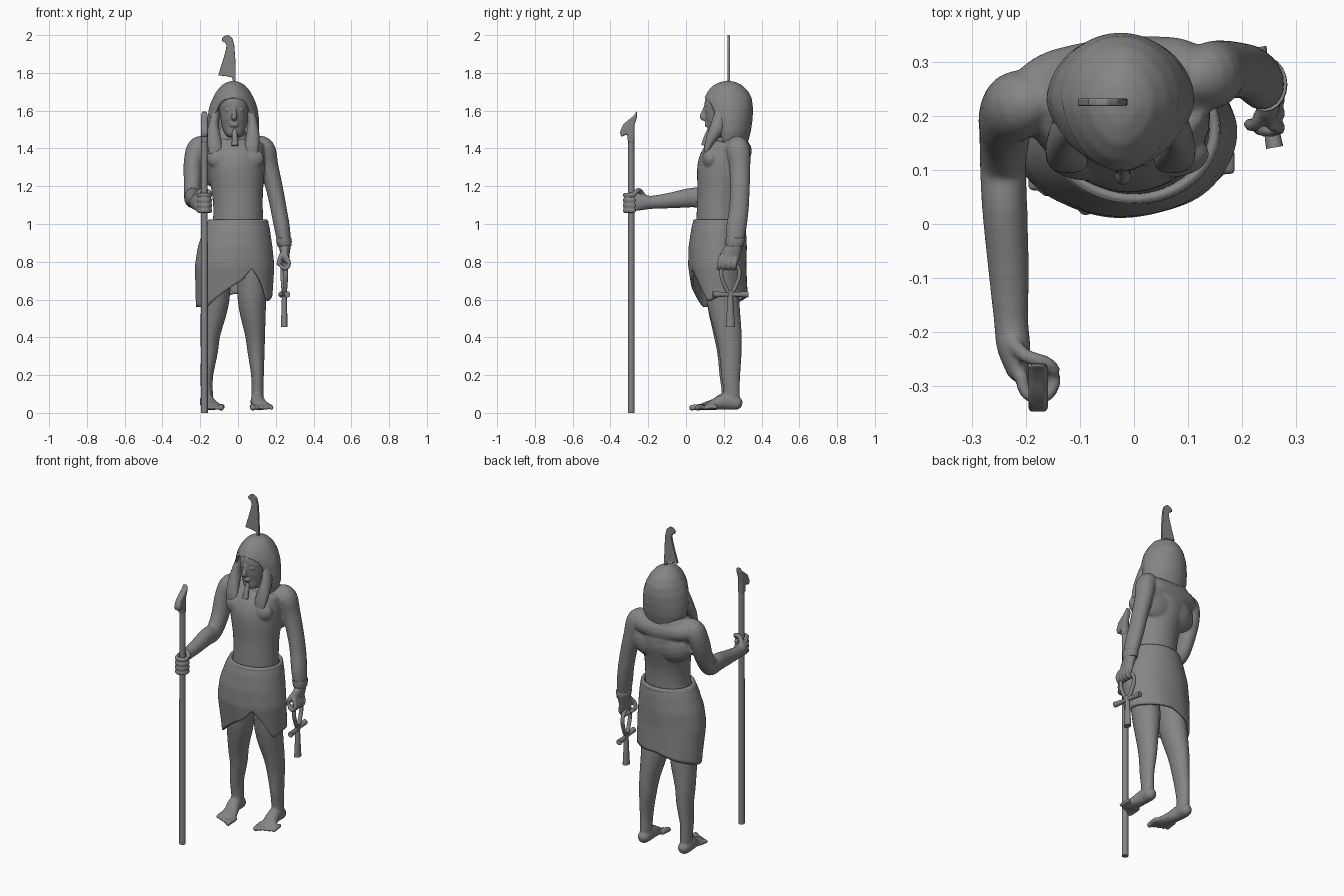
import bpy, bmesh, math
from mathutils import Vector, Matrix

X, Z = Vector((1, 0, 0)), Vector((0, 0, 1))
grey = bpy.data.materials.new("dark_grey")
grey.diffuse_color = (.235, .235, .235, 1)

def spline(pts, n=5, closed=False):
    # Catmull-Rom through points of any dimension
    P = [Vector(p) for p in pts]
    m, out = len(P), []
    get = (lambda i: P[i % m]) if closed else (lambda i: P[max(0, min(m - 1, i))])
    for i in range(m if closed else m - 1):
        a, b, c, d = (get(i + k) for k in (-1, 0, 1, 2))
        for j in range(n):
            t = j / n
            out.append(0.5 * (2 * b + (c - a) * t + (2 * a - 5 * b + 4 * c - d) * t * t
                              + (3 * b - a - 3 * c + d) * t ** 3))
    return out if closed else out + [P[-1]]

def tube(bm, pts, ref=X, sides=20, closed=False, n=5):
    # points are (x, y, z, radius along ref, other radius)
    S = spline(pts, n, closed)
    m, rings = len(S), []
    for i, s in enumerate(S):
        p, q = (S[(i - 1) % m], S[(i + 1) % m]) if closed else (S[max(i - 1, 0)], S[min(i + 1, m - 1)])
        t = (Vector(q[:3]) - Vector(p[:3])).normalized()
        u = (ref - t * ref.dot(t)).normalized()
        w = t.cross(u)
        rings.append([bm.verts.new(Vector(s[:3]) + u * s[3] * math.cos(a) + w * s[4] * math.sin(a))
                      for a in (2 * math.pi * k / sides for k in range(sides))])
    for i in range(m if closed else m - 1):
        A, B = rings[i], rings[(i + 1) % m]
        for k in range(sides):
            bm.faces.new((A[k], A[(k + 1) % sides], B[(k + 1) % sides], B[k]))
    if not closed:
        bm.faces.new(rings[0][::-1])
        bm.faces.new(rings[-1])

def loft(bm, rows):  # rows (z, cx, cy, rx, ry)
    tube(bm, [(cx, cy, z, rx, ry) for z, cx, cy, rx, ry in rows], sides=32)

def ball(bm, c, r):
    bmesh.ops.create_uvsphere(bm, u_segments=20, v_segments=12, radius=1,
                              matrix=Matrix.Translation(c) @ Matrix.Diagonal((*r, 1)))

def rod(bm, pts, r, ref=X, sides=12):  # constant radius with rounded tips
    tube(bm, [(*p, r, r) for p in pts], ref, sides)
    for p in (pts[0], pts[-1]):
        ball(bm, p, (r, r, r))

def finish(name, bm, voxel=0, thick=0, bevel=0, angle=50):
    bmesh.ops.remove_doubles(bm, verts=bm.verts, dist=1e-5)
    bmesh.ops.recalc_face_normals(bm, faces=bm.faces)
    me = bpy.data.meshes.new(name)
    bm.to_mesh(me)
    bm.free()
    me.materials.append(grey)
    ob = bpy.data.objects.new(name, me)
    bpy.context.collection.objects.link(ob)
    if thick:
        s = ob.modifiers.new("thickness", 'SOLIDIFY')
        s.thickness, s.offset = thick, 0
    if bevel:
        b = ob.modifiers.new("rounding", 'BEVEL')
        b.width, b.segments = bevel, 3
    if voxel:
        r = ob.modifiers.new("merge", 'REMESH')
        r.mode, r.voxel_size, r.use_smooth_shade = 'VOXEL', voxel, True
        s = ob.modifiers.new("smooth", 'SMOOTH')
        s.factor, s.iterations = 0.5, 5
    bpy.ops.object.select_all(action='DESELECT')
    bpy.context.view_layer.objects.active = ob
    ob.select_set(True)
    bpy.ops.object.shade_smooth_by_angle(angle=math.radians(angle))

def interp(tab, x):
    tab = sorted(tab)
    for a, b in zip(tab, tab[1:]):
        if x <= b[0]:
            t = max(0, (x - a[0]) / (b[0] - a[0]))
            return [p + (q - p) * t for p, q in zip(a[1:], b[1:])]
    return list(tab[-1][1:])

def sheet(bm, f, nu, nv):
    g = [[bm.verts.new(f(i / nu, j / nv)) for i in range(nu + 1)] for j in range(nv + 1)]
    for j in range(nv):
        for i in range(nu):
            bm.faces.new((g[j][i], g[j][i + 1], g[j + 1][i + 1], g[j + 1][i]))

def slab(bm, pts, axis, mid, half):  # 2D outline extruded along one axis
    put = (lambda a, z, h: (a, mid + h, z)) if axis == 'Y' else (lambda a, z, h: (mid + h, a, z))
    F, B = ([bm.verts.new(put(a, z, h)) for a, z in pts] for h in (-half, half))
    bm.faces.new(F)
    bm.faces.new(B[::-1])
    for i in range(len(pts)):
        j = (i + 1) % len(pts)
        bm.faces.new((F[i], B[i], B[j], F[j]))

# Body: torso, shoulder yoke, limbs and feet merged into one skin
bm = bmesh.new()
loft(bm, [(.72, -.015, .18, .12, .09), (.9, -.01, .175, .15, .12), (1.02, 0, .175, .133, .12),
          (1.15, -.002, .182, .134, .122), (1.3, -.012, .2, .155, .14), (1.38, -.032, .222, .175, .122),
          (1.43, -.035, .24, .16, .092), (1.47, -.03, .24, .09, .07), (1.52, -.02, .225, .055, .06),
          (1.58, -.02, .22, .05, .05)])
tube(bm, [(-.22, .22, 1.395, .05, .05), (-.15, .235, 1.39, .068, .085), (-.03, .253, 1.385, .085, .092),
          (.09, .265, 1.39, .066, .082), (.15, .277, 1.39, .05, .05)], Z)
tube(bm, [(-.18, .235, 1.33, .075, .05), (-.11, .25, 1.3, .11, .075), (-.02, .255, 1.3, .11, .078),
          (.07, .265, 1.3, .11, .07), (.13, .275, 1.33, .075, .05)], Z)
for x, y in ((-.085, .125), (.06, .13)):
    ball(bm, (x, y, 1.345), (.08, .045, .06))
# bent arm and hanging arm
tube(bm, [(-.15, .24, 1.42, .03, .04), (-.205, .225, 1.405, .06, .062), (-.235, .205, 1.33, .052, .064),
          (-.24, .165, 1.22, .047, .057), (-.243, .11, 1.145, .043, .055), (-.24, .03, 1.14, .042, .052),
          (-.233, -.08, 1.125, .038, .042), (-.228, -.18, 1.115, .032, .035), (-.223, -.23, 1.115, .031, .042),
          (-.213, -.285, 1.115, .018, .048)])
tube(bm, [(.09, .265, 1.43, .04, .04), (.14, .275, 1.4, .055, .062), (.165, .285, 1.3, .05, .056),
          (.195, .285, 1.18, .045, .052), (.215, .28, 1.08, .043, .052), (.235, .265, .97, .041, .053),
          (.247, .255, .88, .032, .042), (.25, .237, .84, .023, .052), (.252, .225, .79, .016, .05)])
# legs and feet
for sx, hip, knee, ank, dy, toe in ((-1, -.115, -.146, -.165, -.005, (-.135, .055)), (1, .08, .09, .103, .005, (.125, .085))):
    tube(bm, [(hip, .175, .82, .08, .09), (hip - .006, .195, .6, .076, .087), (knee, .22 + dy, .42, .054, .07),
              (knee - sx * -.006, .23 + dy, .32, .045, .06), (ank, .232 + dy, .2, .034, .05),
              (ank, .237 + dy, .11, .032, .043), (ank, .235 + dy, .04, .034, .045)])
    tx, ty = toe
    tube(bm, [(ank, .292 + dy, .045, .012, .015), (ank, .27 + dy, .05, .033, .034), (ank, .21 + dy, .06, .037, .044),
              ((ank + tx) / 2, .15, .045, .042, .03), (tx, ty + .035, .034, .052, .019), (tx, ty + .015, .03, .047, .012)])
    for k in range(5):
        o = k / 4 - .5
        x, y = tx + sx * o * .098, ty - .006 + k * .01
        r = .016 if k == 0 else .0115
        rod(bm, [(x, y + .04, .033), (x + .002 * sx, y, .03), (x + .003 * sx, y - .018, .027)], r)
# fingers gripping the staff, and thumb
for k in range(4):
    z = 1.07 + .028 * k
    rod(bm, [(-.178 + .03 * math.cos(a), -.29 + .033 * math.sin(a), z)
             for a in map(math.radians, (170, 215, 260, 305, 350, 385))], .0125, Z)
rod(bm, [(-.225, -.22, 1.145), (-.2, -.245, 1.175), (-.165, -.257, 1.175), (-.15, -.27, 1.165)], .0135, Z)
# fingers holding the loop, and thumb
for k in range(4):
    y = .183 + .027 * k
    rod(bm, [(.258, y, .825), (.27, y - .005, .79), (.255, y - .01, .765), (.232, y - .008, .772)], .012, Vector((0, 1, 0)))
rod(bm, [(.242, .21, .86), (.225, .185, .825), (.215, .185, .79)], .0125)
finish("body", bm, voxel=.006)

# Head with brow, nose and lips, and the chin beard
bm = bmesh.new()
loft(bm, [(1.46, -.02, .15, .025, .025), (1.475, -.02, .155, .045, .045), (1.52, -.02, .18, .064, .08),
          (1.58, -.02, .197, .076, .099), (1.65, -.02, .205, .08, .105), (1.7, -.02, .205, .055, .08)])
tube(bm, [(-.02, .108, 1.63, .008, .01), (-.02, .094, 1.59, .011, .014), (-.02, .088, 1.565, .016, .016),
          (-.02, .105, 1.552, .012, .008)], sides=12)
for s in (-1, 1):
    rod(bm, [(-.02 + s * .014, .107, 1.624), (-.02 + s * .035, .114, 1.628), (-.02 + s * .056, .134, 1.62)], .007, Z)
    ball(bm, (-.02 + s * .032, .115, 1.603), (.018, .01, .008))
for z in (1.533, 1.521):
    ball(bm, (-.02, .11, z), (.024, .012, .007))
finish("head", bm, voxel=.005)
bm = bmesh.new()
tube(bm, [(-.018, .125, 1.5, .012, .012), (-.017, .108, 1.46, .015, .013), (-.016, .094, 1.415, .018, .014)])
finish("chin_beard", bm)

# Cloth headdress: a dome that opens around the face, merged with two front lappets
dome = [(1.37, .225, .09, .075, 75), (1.43, .23, .112, .09, 70), (1.49, .23, .13, .106, 65), (1.55, .226, .13, .119, 60),
        (1.61, .224, .122, .124, 52), (1.64, .222, .112, .122, 44), (1.658, .222, .105, .12, 30), (1.666, .222, .101, .117, 0),
        (1.7, .222, .082, .1, 0), (1.73, .222, .056, .07, 0), (1.745, .222, .03, .038, 0), (1.752, .222, .001, .001, 0)]
zs = [d[0] for d in dome]
def headdress(u, v):
    z = zs[0] + (zs[-1] - zs[0]) * (1 - (1 - v) ** 2)
    cy, rx, ry, h = interp(dome, z)
    a = math.radians(-90 + h + u * (360 - 2 * h))
    return (-.025 + rx * math.cos(a) * (1 + .18 * min(0, math.sin(a))), cy + ry * math.sin(a), z)
bm = bmesh.new()
sheet(bm, headdress, 64, 40)
finish("headdress", bm, thick=.014)
bm = bmesh.new()
for s in (-1, 1):
    c = -.025
    tube(bm, [(c + s * .082, .195, 1.65, .012, .02), (c + s * .095, .185, 1.58, .022, .035), (c + s * .104, .168, 1.52, .028, .038),
              (c + s * .103, .138, 1.46, .036, .03), (c + s * .098, .116, 1.41, .037, .02), (c + s * .094, .108, 1.375, .034, .014)])
finish("headdress_lappets", bm)

# Wrapped kilt with a slanting hem that parts in front
wrap = [(1.02, 0, .175, .15, .128), (.97, -.006, .172, .168, .138), (.88, -.016, .168, .19, .147), (.78, -.019, .166, .203, .147),
        (.6, -.02, .185, .195, .137), (.5, -.02, .19, .192, .132)]
hem = [(0, .62), (90, .63), (135, .59), (180, .56), (222, .56), (256, .645), (280, .7), (297, .765), (314, .69), (331, .59), (360, .62)]
def kilt(u, v):
    z = 1.02 + (interp(hem, u * 360)[0] - 1.02) * v
    cx, cy, rx, ry = interp(wrap, z)
    a = 2 * math.pi * u
    k = 1 + .012 * v * math.sin(7 * a + 9 * z)
    return (cx + rx * k * math.cos(a), cy + ry * k * math.sin(a), z)
bm = bmesh.new()
sheet(bm, kilt, 96, 24)
finish("kilt", bm, thick=.014)
bm = bmesh.new()
tube(bm, [(.15 * math.cos(a), .175 + .128 * math.sin(a), 1.008, .016, .011)
          for a in (2 * math.pi * k / 24 for k in range(24))], Z, 12, True, 3)
finish("belt", bm)

# Wrist band
bm = bmesh.new()
tube(bm, [(.243, .26, .925, .033, .043), (.243, .26, .922, .041, .051), (.247, .257, .885, .037, .047), (.247, .257, .882, .03, .04)], n=2)
finish("wrist_band", bm)

# Feather on a short stem
bm = bmesh.new()
slab(bm, [(-.105, 1.787), (-.06, 1.782), (-.03, 1.775), (-.024, 1.74), (-.012, 1.74), (-.012, 1.8), (-.014, 1.87), (-.02, 1.95),
          (-.03, 1.985), (-.05, 2.0), (-.07, 1.997), (-.085, 1.982), (-.084, 1.967), (-.07, 1.962), (-.061, 1.945),
          (-.066, 1.915), (-.082, 1.86)], 'Y', .226, .007)
finish("feather", bm, bevel=.003)

# Staff with an angular animal-like finial
bm = bmesh.new()
tube(bm, [(-.178, -.29, 0, .018, .018), (-.178, -.29, .75, .018, .018), (-.178, -.29, 1.47, .017, .017)])
finish("staff", bm)
bm = bmesh.new()
slab(bm, [(-.307, 1.43), (-.312, 1.475), (-.343, 1.46), (-.35, 1.487), (-.333, 1.527), (-.302, 1.553), (-.277, 1.573),
          (-.26, 1.6), (-.259, 1.565), (-.273, 1.525), (-.274, 1.43)], 'X', -.178, .018)
finish("staff_finial", bm, bevel=.011)

# Looped cross held in the lower hand
bm = bmesh.new()
tube(bm, [(.245 - (y - .235) * .17, y, z, .012, .01) for y, z in ((.235, .63), (.195, .7), (.187, .75), (.205, .785), (.235, .797),
                                                                  (.265, .785), (.283, .75), (.275, .7))], X, 12, True)
tube(bm, [(.245, .235, .65, .012, .014), (.245, .235, .58, .014, .016), (.245, .235, .455, .018, .025)])
tube(bm, [(.261, .142, .627, .016, .017), (.245, .235, .627, .012, .011), (.23, .328, .627, .016, .017)])
finish("looped_cross", bm)
